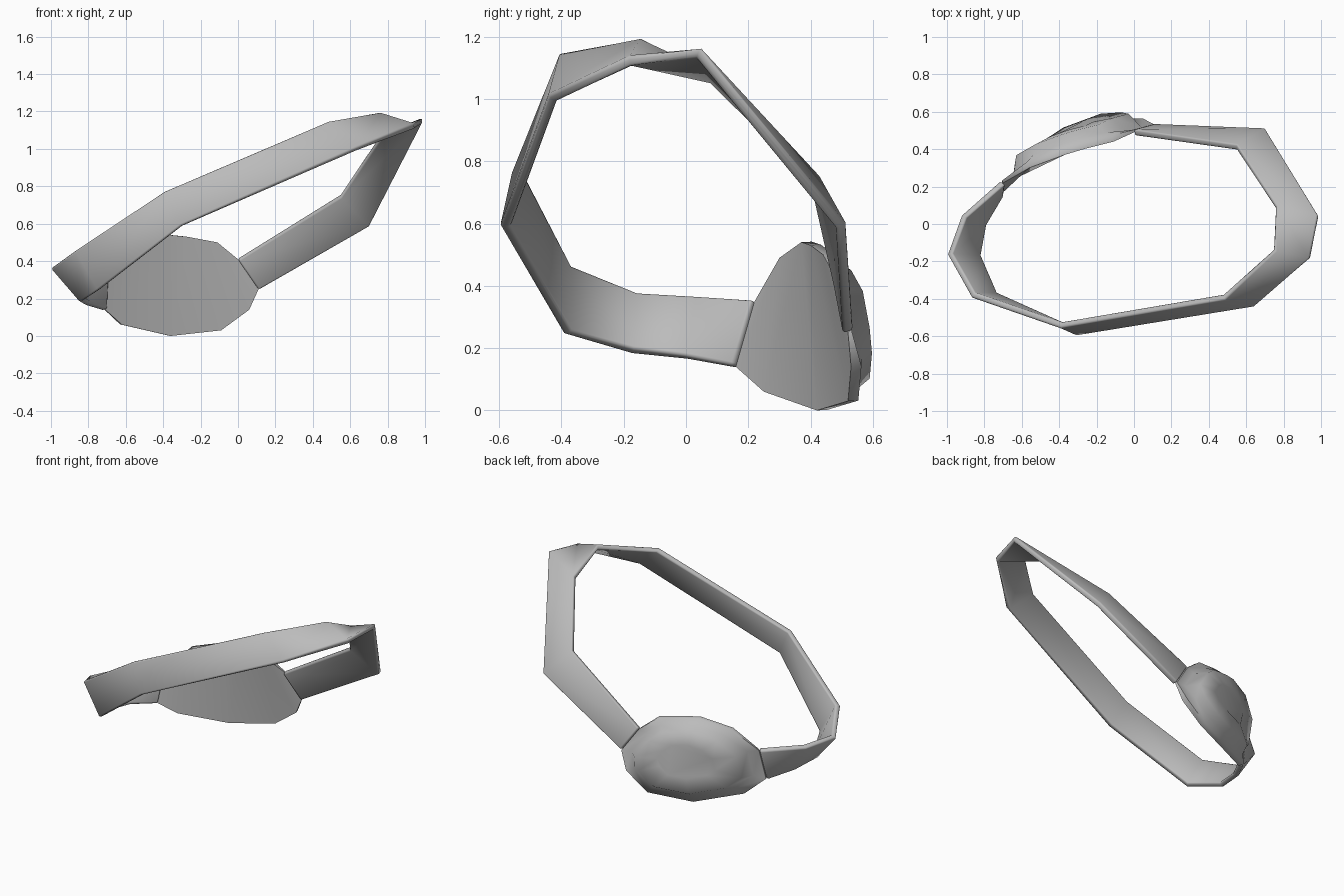
import bpy
import bmesh
from mathutils import Vector

default_cube = bpy.data.objects.get("Cube")
if default_cube:
    bpy.data.objects.remove(default_cube)

grey = bpy.data.materials.new("soft_grey")
grey.use_nodes = True
grey.diffuse_color = (0.5, 0.5, 0.5, 1)
grey.node_tree.nodes["Principled BSDF"].inputs["Base Color"].default_value = grey.diffuse_color


def finish(name, bm, angle):
    """Turn a bmesh into a smooth-shaded object."""
    bmesh.ops.recalc_face_normals(bm, faces=bm.faces[:])
    mesh = bpy.data.meshes.new(name)
    bm.to_mesh(mesh)
    bm.free()
    mesh.materials.append(grey)
    obj = bpy.data.objects.new(name, mesh)
    bpy.context.collection.objects.link(obj)
    bpy.ops.object.select_all(action="DESELECT")
    obj.select_set(True)
    bpy.context.view_layer.objects.active = obj
    bpy.ops.object.shade_smooth_by_angle(angle=angle)
    return obj


# Shared end sections, each as (upper edge, lower edge)
left_end = ((0, .49, .41), (.11, .52, .25))
right_end = ((-.7, .22, .35), (-.71, .16, .14))

# Twisted band around the head, from the left end to the right end
strap_sections = [
    left_end,
    ((.55, .41, .75), (.7, .5, .59)),
    ((.76, .09, 1.06), (.985, .04, 1.15)),
    ((.75, -.14, 1.18), (.94, -.18, 1.12)),
    ((.48, -.39, 1.14), (.64, -.43, 1)),
    ((-.39, -.54, .77), (-.3, -.58, .59)),
    ((-.86, -.38, .46), (-.74, -.38, .25)),
    ((-.985, -.16, .37), (-.83, -.17, .19)),
    ((-.91, .04, .36), (-.8, 0, .17)),
    right_end,
]
# Oval cover between the two ends
patch_sections = [
    left_end,
    ((-.11, .44, .5), (.06, .53, .14)),
    ((-.27, .4, .53), (-.09, .52, .03)),
    ((-.37, .37, .54), (-.36, .42, 0)),
    ((-.56, .3, .49), (-.62, .25, .06)),
    right_end,
]


def strip(bm, sections):
    """Quads between neighbouring sections."""
    rows = [[bm.verts.new(p) for p in pair] for pair in sections]
    for (a, b), (c, d) in zip(rows, rows[1:]):
        bm.faces.new((a, b, d, c))
    return rows


# Strap with thickness and softened edges
bm = bmesh.new()
strip(bm, strap_sections)
strap = finish("strap", bm, 1.2)
shell = strap.modifiers.new("thickness", "SOLIDIFY")
shell.thickness = 0.034
shell.offset = 0
soft = strap.modifiers.new("soft_edges", "BEVEL")
soft.width = 0.01
soft.segments = 2
soft.limit_method = "ANGLE"
soft.angle_limit = 1.2

# Patch: flat inside, raised oval dome outside, thinning into the strap ends
bm = bmesh.new()
rows = strip(bm, patch_sections)
rim = [upper for upper, lower in rows] + [lower for upper, lower in reversed(rows)]
ends = rows[0] + rows[-1]
centre = sum((v.co for v in rim), Vector()) / len(rim)
outward = Vector((-.3, .95, .05)).normalized()
base = [(v.co.copy(), .4 if v in ends else 1) for v in rim]
previous = rim
for scale, height, taper in ((1, .035, True), (.84, .06, True), (.74, .11, False), (.4, .125, False)):
    ring = []
    for point, thin in base:
        lift = height * (thin if taper else 1)
        ring.append(bm.verts.new(centre + (point - centre) * scale + outward * lift))
    for i in range(len(ring)):
        j = (i + 1) % len(ring)
        bm.faces.new((previous[i], previous[j], ring[j], ring[i]))
    previous = ring
bm.faces.new(previous)
finish("eye_patch", bm, 1.2)
